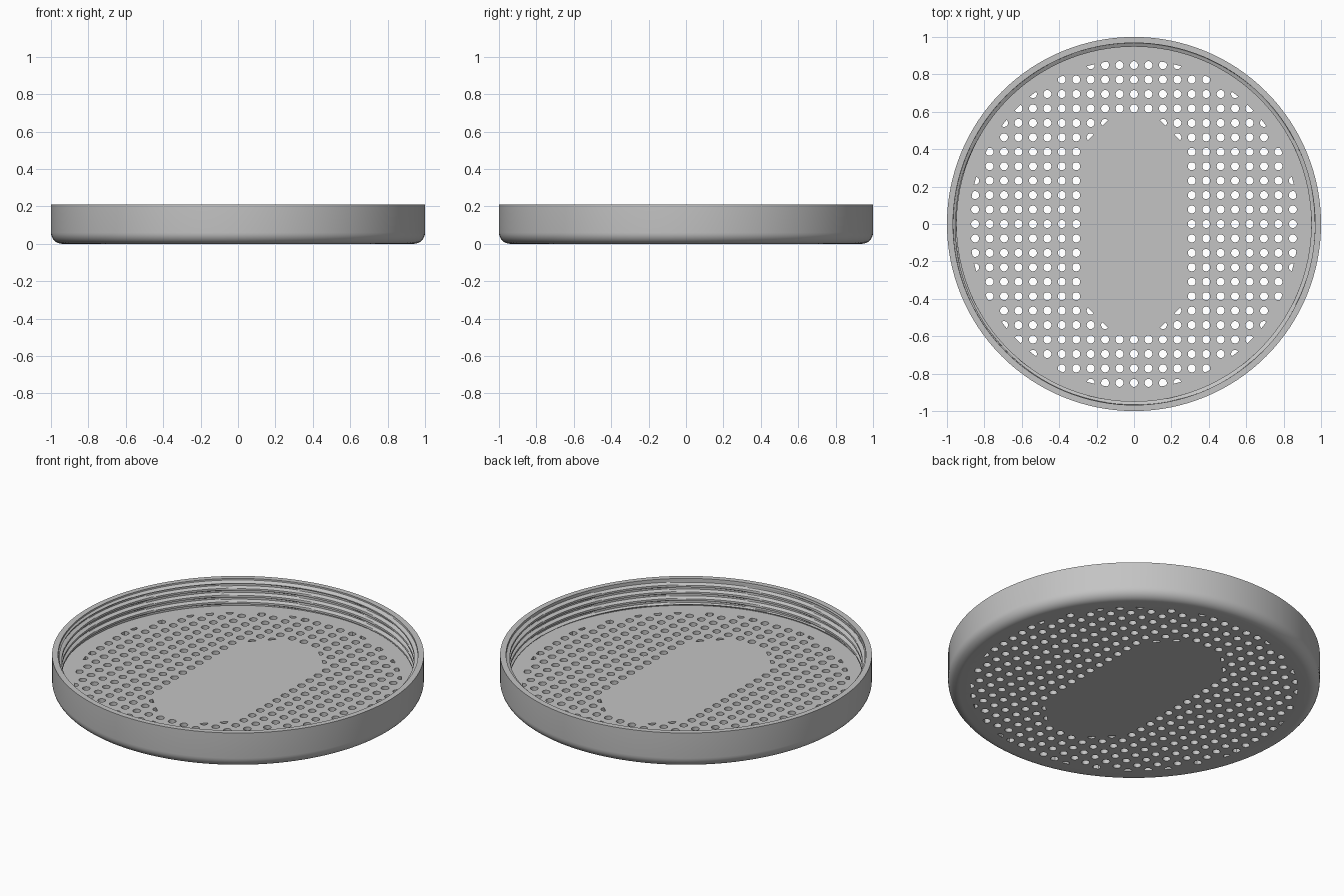
import bpy, bmesh, math
from mathutils import Vector

if "Cube" in bpy.data.objects:
    bpy.data.objects.remove(bpy.data.objects["Cube"])

SEG = 128                      # sides of the round body
HEIGHT, FLOOR = 0.21, 0.05     # rim height, floor top
PITCH, HOLE_R = 0.0772, 0.0215  # hole grid
RING_R = 0.88                  # outer limit of the hole field
THREAD = 0.04                  # thread pitch

grey = bpy.data.materials.new("plain grey")
grey.diffuse_color = (0.55, 0.55, 0.55, 1)
grey.use_nodes = True
grey.node_tree.nodes["Principled BSDF"].inputs["Base Color"].default_value = grey.diffuse_color


def make_object(name, bm):
    bmesh.ops.recalc_face_normals(bm, faces=bm.faces)
    mesh = bpy.data.meshes.new(name)
    bm.to_mesh(mesh)
    bm.free()
    mesh.materials.append(grey)
    obj = bpy.data.objects.new(name, mesh)
    bpy.context.collection.objects.link(obj)
    return obj


def thread_radius(angle, z):
    """Inner wall radius with a helical trapezoid ridge, fading at both ends."""
    phase = (z / THREAD - angle / math.tau) % 1.0
    ridge = min(1.0, max(0.0, 2.0 - 6.0 * abs(phase - 0.5)))
    fade = min(1.0, max(0.0, (HEIGHT - 0.008 - z) / 0.012))
    fade *= min(1.0, max(0.0, (z - FLOOR - 0.004) / 0.01))
    return 0.968 - 0.02 * ridge * fade


# Body: lathed cup with rounded bottom edge and threaded inner wall
rings = []                     # (radius or None for threaded wall, z)
for i in range(9):
    a = math.pi / 2 * i / 8
    rings.append((0.94 + 0.06 * math.sin(a), 0.06 - 0.06 * math.cos(a)))
rings.append((1.0, HEIGHT))
STEPS = 56
for i in range(STEPS + 1):
    rings.append((None, HEIGHT + (FLOOR - HEIGHT) * i / STEPS))

bm = bmesh.new()
loops = []
for r, z in rings:
    loop = []
    for s in range(SEG):
        a = math.tau * s / SEG
        rad = thread_radius(a, z) if r is None else r
        loop.append(bm.verts.new((rad * math.cos(a), rad * math.sin(a), z)))
    loops.append(loop)
for lo, hi in zip(loops, loops[1:]):
    for s in range(SEG):
        t = (s + 1) % SEG
        bm.faces.new((lo[s], lo[t], hi[t], hi[s]))
bm.faces.new(loops[0][::-1])
bm.faces.new(loops[-1])
lid = make_object("threaded_lid", bm)


def clip(poly, normal, dist):
    """Keep the part of a polygon where point . normal >= dist."""
    out = []
    for p, q in zip(poly, poly[1:] + poly[:1]):
        dp, dq = p.dot(normal) - dist, q.dot(normal) - dist
        if dp >= 0:
            out.append(p)
        if dp * dq < 0:
            out.append(p.lerp(q, dp / (dp - dq)))
    return out


# Hole cutters: square grid kept inside a circle and outside a chamfered plate
bm = bmesh.new()
for i in range(-11, 12):
    for j in range(-11, 12):
        c = Vector((i * PITCH, j * PITCH))
        if c.length > RING_R + 0.015 or c.length < 0.1:
            continue
        sx, sy = (1 if i >= 0 else -1), (1 if j >= 0 else -1)
        sides = [(Vector((sx, 0)), 0.28), (Vector((0, sy)), 0.58),
                 (Vector((sx, sy)).normalized(), 9 * PITCH / math.sqrt(2))]
        n, d = max(sides, key=lambda s: c.dot(s[0]) - s[1])
        if c.dot(n) - d < -0.01:
            continue
        poly = [c + HOLE_R * Vector((math.cos(a), math.sin(a)))
                for a in (math.tau * (k + 0.5) / 16 for k in range(16))]
        poly = clip(clip(poly, n, d), -c.normalized(), -RING_R)
        if len(poly) < 3:
            continue
        low = [bm.verts.new((p.x, p.y, -0.05)) for p in poly]
        top = [bm.verts.new((p.x, p.y, 0.1)) for p in poly]
        bm.faces.new(low[::-1])
        bm.faces.new(top)
        for k in range(len(poly)):
            m = (k + 1) % len(poly)
            bm.faces.new((low[k], low[m], top[m], top[k]))
cutter = make_object("hole_cutter", bm)
cutter.hide_render = True

# Perforate the floor
mod = lid.modifiers.new("holes", 'BOOLEAN')
mod.operation = 'DIFFERENCE'
mod.solver = 'EXACT'
mod.object = cutter
bpy.context.view_layer.objects.active = lid
lid.select_set(True)
bpy.ops.object.modifier_apply(modifier=mod.name)
bpy.data.objects.remove(cutter)
bpy.ops.object.shade_smooth_by_angle(angle=math.radians(30))
